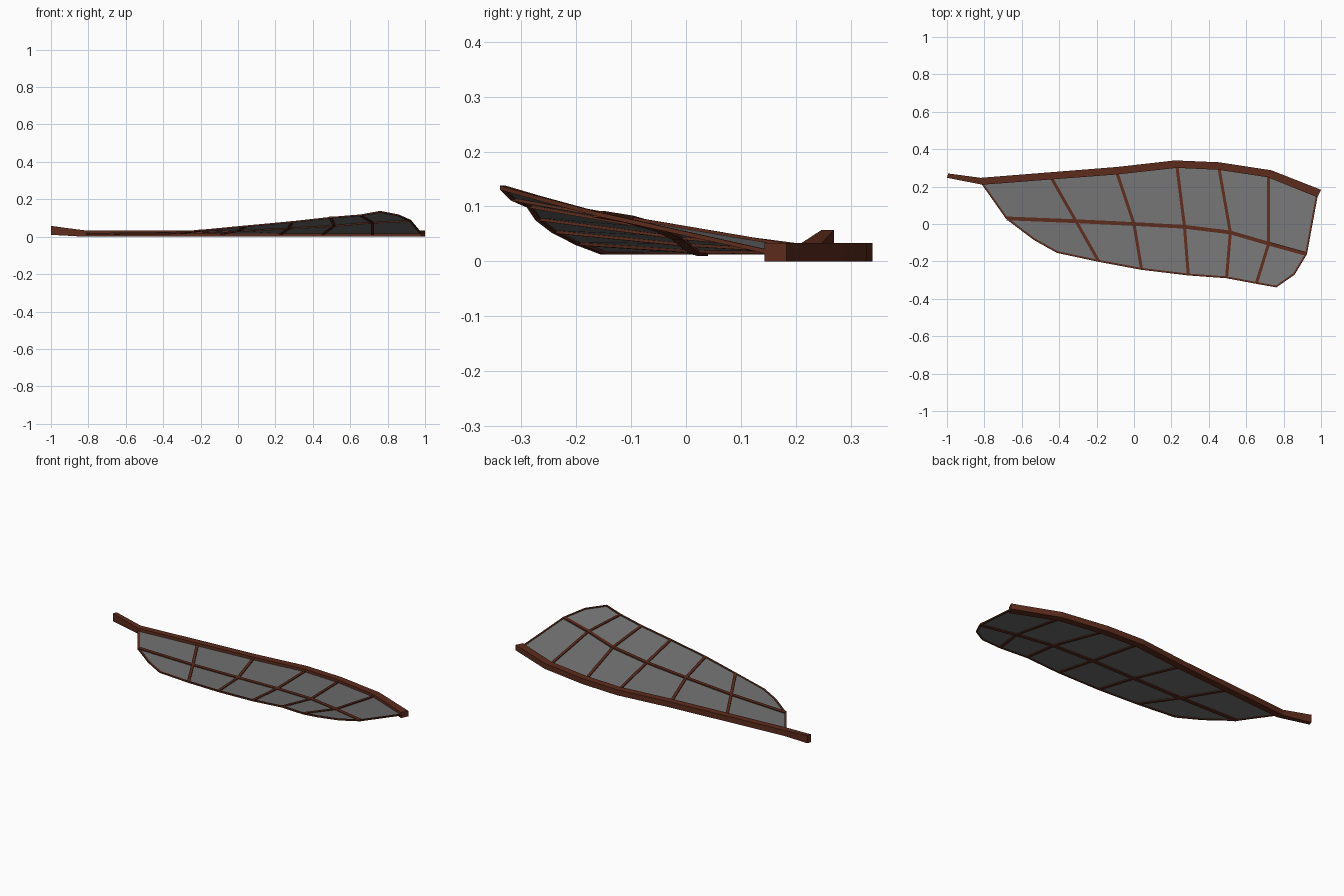
import bpy
from mathutils import Vector

if "Cube" in bpy.data.objects:
    bpy.data.objects.remove(bpy.data.objects["Cube"])


def material(name, color):
    m = bpy.data.materials.new(name)
    m.diffuse_color = color
    m.use_nodes = True
    m.node_tree.nodes["Principled BSDF"].inputs["Base Color"].default_value = m.diffuse_color
    return m


wood = material("brown_wood", (0.11, 0.025, 0.012, 1))
cloth = material("grey_membrane", (0.17, 0.17, 0.17, 0.9))


def make_object(name, verts, faces, mat):
    me = bpy.data.meshes.new(name)
    me.from_pydata(verts, [], faces)
    me.update()
    ob = bpy.data.objects.new(name, me)
    me.materials.append(mat)
    bpy.context.collection.objects.link(ob)
    return ob


def loft(name, rings, mat, closed=False):
    """Skin four-sided rings into one bar."""
    n = len(rings)
    verts = [v for r in rings for v in r]
    faces = []
    for i in range(n if closed else n - 1):
        a, b = 4 * i, 4 * ((i + 1) % n)
        faces += [(a + k, a + (k + 1) % 4, b + (k + 1) % 4, b + k) for k in range(4)]
    if not closed:
        faces += [(3, 2, 1, 0), tuple(4 * (n - 1) + k for k in range(4))]
    return make_object(name, verts, faces, mat)


def strip(name, path, width, height, closed=False):
    """Mitred rectangular bar following a path, flat in plan."""
    pts = [Vector(p) for p in path]
    n = len(pts)
    rings = []
    for i, p in enumerate(pts):
        a = pts[(i - 1) % n] if closed or i > 0 else p
        b = pts[(i + 1) % n] if closed or i < n - 1 else p
        t = Vector(((p - a).normalized() + (b - p).normalized())[:2]).normalized()
        s = Vector((-t.y, t.x, 0)) * width / 2
        h = Vector((0, 0, height / 2))
        rings.append([p + s + h, p + s - h, p - s - h, p - s + h])
    return loft(name, rings, wood, closed)


# Leading spar: outer x, y, inner x, y, bottom, top
spar = [
    (-0.993, 0.27, -1.0, 0.247, 0.010, 0.057),
    (-0.82, 0.247, -0.81, 0.21, 0.0, 0.033),
    (-0.09, 0.305, -0.09, 0.265, 0.0, 0.033),
    (0.22, 0.34, 0.23, 0.30, 0.0, 0.033),
    (0.455, 0.33, 0.45, 0.29, 0.0, 0.033),
    (0.735, 0.287, 0.715, 0.25, 0.0, 0.033),
    (1.0, 0.183, 0.98, 0.143, 0.0, 0.033),
]
loft("leading_spar",
     [[(a, b, h), (a, b, l), (c, d, l), (c, d, h)] for a, b, c, d, l, h in spar], wood)

# Control points: front edge, middle line and trailing edge of the wing
front = [(-0.81, 0.215, 0.016), (-0.44, 0.243, 0.016), (-0.09, 0.27, 0.016),
         (0.23, 0.305, 0.016), (0.455, 0.295, 0.016), (0.72, 0.255, 0.016),
         (0.978, 0.155, 0.016)]
middle = [(-0.68, 0.03, 0.016), (-0.31, 0.015, 0.02), (0.0, 0.0, 0.032),
          (0.27, -0.015, 0.045), (0.515, -0.045, 0.06), (0.72, -0.105, 0.077),
          (0.92, -0.16, 0.086)]
trailing = [(-0.19, -0.197, 0.034), (0.04, -0.24, 0.056), (0.29, -0.27, 0.079),
            (0.495, -0.285, 0.102), (0.655, -0.315, 0.115)]
root_curve = [(-0.535, -0.08, 0.016), (-0.41, -0.15, 0.016)]
tip_curve = [(0.76, -0.334, 0.134), (0.855, -0.268, 0.115)]

# Membrane panels between the ribs
verts = front + middle + trailing + root_curve + tip_curve
faces = [(i + 7, i + 8, i + 1, i) for i in range(6)]
faces += [(14 + i, 15 + i, 9 + i, 8 + i) for i in range(4)]
faces += [(7, 19, 20, 14, 8), (12, 18, 21, 22, 13)]
make_object("wing_membrane", verts, faces, cloth)

# Ribs, cross batten and thin border
for i in range(5):
    strip(f"rib_{i + 1}", [front[i + 1], middle[i + 1], trailing[i]], 0.016, 0.010)
strip("cross_batten", middle, 0.02, 0.012)
rim = [front[0], middle[0]] + root_curve + trailing + tip_curve + [middle[-1], front[-1]]
strip("membrane_border", rim, 0.010, 0.008)
